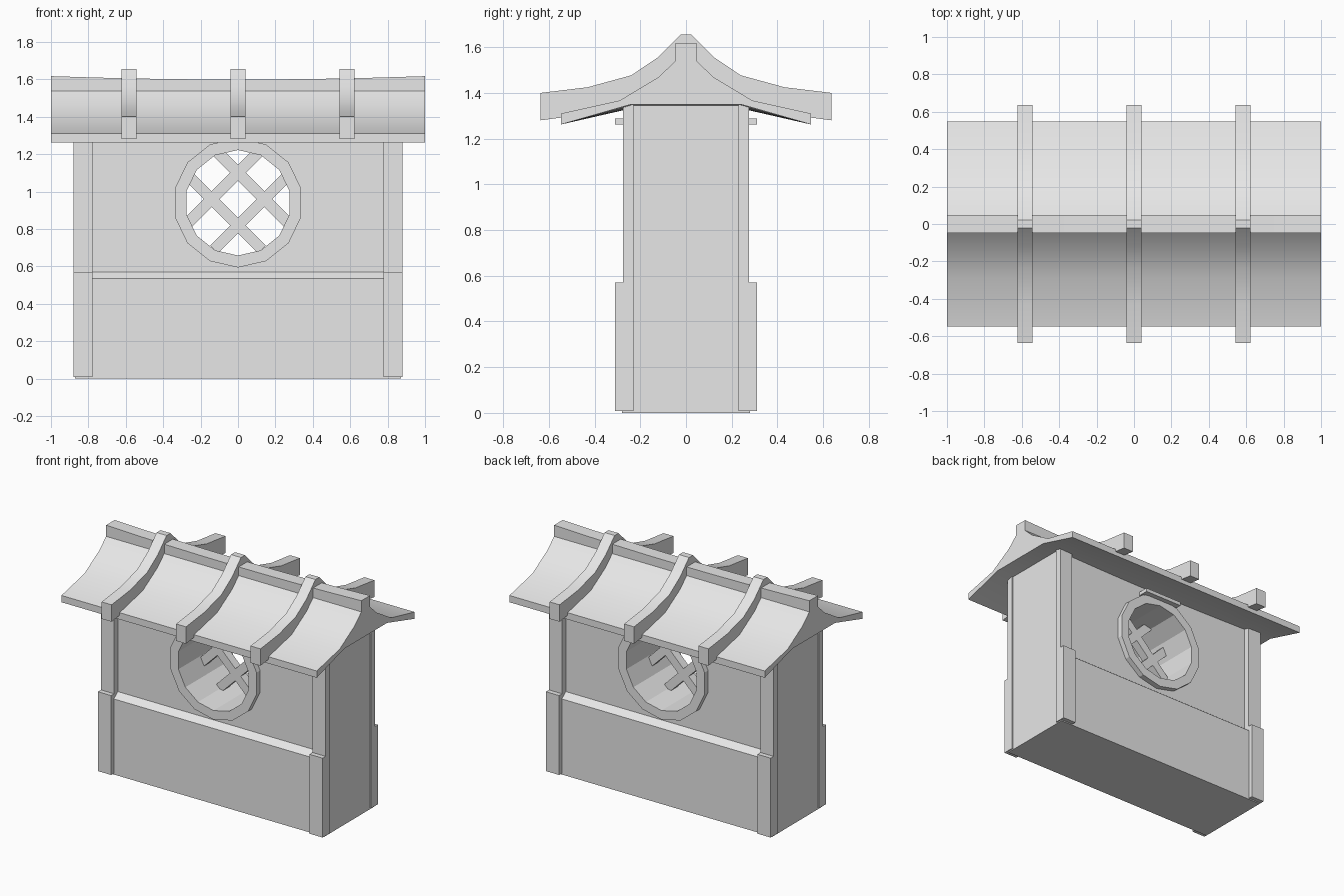
import bpy, bmesh, math
from mathutils import Matrix, Vector

if "Cube" in bpy.data.objects:
    bpy.data.objects.remove(bpy.data.objects["Cube"])

stone = bpy.data.materials.new("plain_grey")
stone.diffuse_color = (0.8, 0.8, 0.8, 1)
stone.use_nodes = True
stone.node_tree.nodes["Principled BSDF"].inputs["Base Color"].default_value = stone.diffuse_color


def finish(bm, name):
    bmesh.ops.recalc_face_normals(bm, faces=bm.faces)
    me = bpy.data.meshes.new(name)
    bm.to_mesh(me)
    bm.free()
    ob = bpy.data.objects.new(name, me)
    bpy.context.collection.objects.link(ob)
    me.materials.append(stone)
    return ob


def loft(name, sections):
    """Solid through a list of equal-length closed sections."""
    bm = bmesh.new()
    rings = [[bm.verts.new(p) for p in s] for s in sections]
    n = len(rings[0])
    for a, b in zip(rings, rings[1:]):
        for i in range(n):
            j = (i + 1) % n
            bm.faces.new((a[i], a[j], b[j], b[i]))
    bm.faces.new(rings[0])
    bm.faces.new(rings[-1])
    return finish(bm, name)


def mirrored(half):
    """Close a +y half profile by mirroring it to -y."""
    return half + [(-y, z) for y, z in reversed(half)]


def prism(name, profile, x0, x1):
    return loft(name, [[(x, y, z) for y, z in profile] for x in (x0, x1)])


def box(name, x0, x1, y0, y1, z0, z1):
    return prism(name, [(y0, z0), (y1, z0), (y1, z1), (y0, z1)], x0, x1)


def smooth(ob):
    bpy.ops.object.select_all(action='DESELECT')
    ob.select_set(True)
    bpy.context.view_layer.objects.active = ob
    bpy.ops.object.shade_smooth_by_angle(angle=math.radians(30))


SIDES, WIN_Z, R_IN, R_OUT = 14, 0.94, 0.282, 0.346


def circle(r, y):
    angles = [2 * math.pi * i / SIDES for i in range(SIDES)]
    return [(r * math.sin(a), y, WIN_Z - r * math.cos(a)) for a in angles]


# Wall with a sloped ledge and a round opening
wall = prism("wall", mirrored([(0.28, 0), (0.28, 0.535), (0.235, 0.57), (0.235, 1.345)]), -0.872, 0.872)
cutter = loft("window_cutter", [circle(R_IN, -0.5), circle(R_IN, 0.5)])
cutter.hide_render = True
cutter.hide_viewport = True
cut = wall.modifiers.new("window_opening", 'BOOLEAN')
cut.operation = 'DIFFERENCE'
cut.solver = 'EXACT'
cut.object = cutter

# Corner pillars, thicker below the ledge
for sx in (-1, 1):
    for sy in (-1, 1):
        side = ("left" if sx < 0 else "right") + ("_front" if sy < 0 else "_back")
        outline = [(0.23, 0.008), (0.31, 0.008), (0.31, 0.57), (0.276, 0.57), (0.276, 1.35), (0.23, 1.35)]
        prism("pillar_" + side, [(sy * y, z) for y, z in outline], sx * 0.777, sx * 0.88)

# Window frames and small lintels, front and back
for sy, side in ((-1, "front"), (1, "back")):
    bm = bmesh.new()
    loops = [[bm.verts.new(p) for p in circle(r, sy * y)]
             for r, y in ((R_IN, 0.22), (R_IN, 0.274), (R_OUT, 0.274), (R_OUT, 0.22))]
    for k in range(4):
        a, b = loops[k], loops[(k + 1) % 4]
        for i in range(SIDES):
            j = (i + 1) % SIDES
            bm.faces.new((a[i], a[j], b[j], b[i]))
    finish(bm, "window_frame_" + side)
    box("window_lintel_" + side, -0.15, 0.15, sy * 0.23, sy * 0.31, 1.262, 1.288)

# Diagonal window lattice
for angle in (45, -45):
    for off in (-0.1, 0.1):
        bar = box("lattice_bar", -0.28, 0.28, -0.03, 0.03, off - 0.03, off + 0.03)
        bar.data.transform(Matrix.Translation((0, 0, 0.96)) @ Matrix.Rotation(math.radians(angle), 4, 'Y'))

# Curved roof with a ridge that sags slightly in the middle
half = [(0.048, 1.617), (0.048, 1.538), (0.122, 1.468), (0.29, 1.367),
        (0.547, 1.31), (0.547, 1.262), (0.24, 1.35)]
sagging = (1.617, 1.35)
sections = []
for i in range(9):
    x = -1 + i / 4
    sections.append([(x, y, z - (0.018 * (1 - x * x) if z in sagging else 0)) for y, z in mirrored(half)])
smooth(loft("roof", sections))

# Roof ribs
rib = [(0.022, 1.656), (0.122, 1.556), (0.24, 1.477), (0.43, 1.425), (0.637, 1.40),
       (0.637, 1.28), (0.54, 1.293), (0.29, 1.355), (0.122, 1.44), (0.03, 1.50)]
for x in (-0.583, 0, 0.583):
    smooth(prism("roof_rib", mirrored(rib), x - 0.039, x + 0.039))
